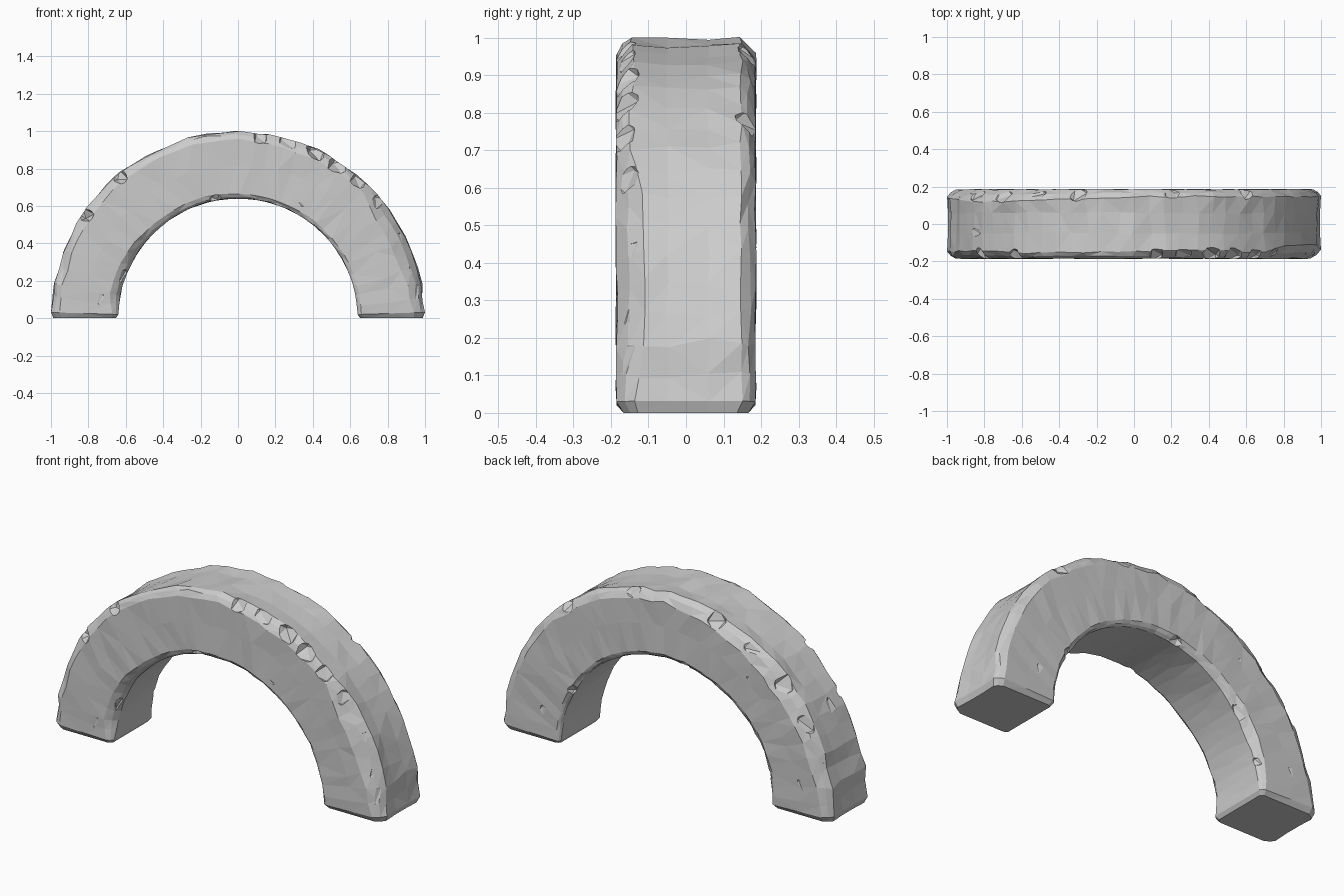
import bpy, bmesh, math, random
from mathutils import Vector, Matrix

if "Cube" in bpy.data.objects:
    bpy.data.objects.remove(bpy.data.objects["Cube"])

random.seed(7)
R_IN, R_OUT, HALF = 0.64, 1.0, 0.185


def lerp_table(table, t):
    for (a, va), (b, vb) in zip(table, table[1:]):
        if a <= t <= b:
            return va + (vb - va) * (t - a) / (b - a)
    return table[-1][1]


# Worn edge widths by angle (0 = right foot, 180 = left foot)
FRONT_OUT = [(0, .05), (8, .08), (20, .085), (36, .085), (43, .05), (56, .04), (64, .06),
             (80, .05), (95, .04), (125, .035), (145, .05), (180, .045)]
FRONT_IN = [(0, .02), (60, .02), (95, .025), (102, .035), (125, .03), (150, .05), (170, .06), (180, .025)]
BACK_OUT = [(0, .04), (40, .045), (90, .045), (110, .06), (135, .08), (160, .07), (180, .045)]
BACK_IN = [(0, .02), (60, .025), (110, .03), (140, .045), (165, .04), (180, .02)]


def section(t):
    """Worn rectangular section as (radius, y) points."""
    fo, fi, bo, bi = (lerp_table(k, t) for k in (FRONT_OUT, FRONT_IN, BACK_OUT, BACK_IN))

    def corner(r, y, c, flip):
        sr, sy = (1 if r > 0.8 else -1), (1 if y > 0 else -1)
        pts = [(r - sr * c, y), (r - sr * c * .38, y - sy * c * .38), (r, y - sy * c * .85)]
        return pts[::-1] if flip else pts

    return (corner(R_IN, -HALF, fi, True) + [(0.82, -HALF)] +
            corner(R_OUT, -HALF, fo, False) + [(0.995, -.05), (0.995, .06)] +
            corner(R_OUT, HALF, bo, True) + [(0.82, HALF)] +
            corner(R_IN, HALF, bi, False) + [(R_IN, 0.0)])


# Half-ring of stone swept round the arc
bm = bmesh.new()
angles = [0, 1.8] + [6 + 168 * i / 34 for i in range(35)] + [178.2, 180]
rings = []
for i, t in enumerate(angles):
    end = t in (0, 180)
    near = t < 3 or t > 177
    ring = []
    wob = 0 if near else random.uniform(-.009, .003)
    for r, y in section(t):
        if end:
            r, y = 0.82 + (r - 0.82) * .93, y * .9
        elif not near:
            if r > .9:
                r += wob + random.uniform(-.006, .004)
            r += random.uniform(-.002, .002)
            y += random.uniform(-.005, .005) * (1 if abs(y) < .17 else .6)
        a = math.radians(t + (0 if near else random.uniform(-.9, .9)))
        ring.append(bm.verts.new((r * math.cos(a), y, r * math.sin(a))))
    rings.append(ring)
n = len(rings[0])
for a, b in zip(rings, rings[1:]):
    for k in range(n):
        bm.faces.new((a[k], a[(k + 1) % n], b[(k + 1) % n], b[k]))
bm.faces.new(rings[0])
bm.faces.new(rings[-1][::-1])
bmesh.ops.triangulate(bm, faces=[f for f in bm.faces if len(f.verts) == 4])
bmesh.ops.recalc_face_normals(bm, faces=bm.faces)
mesh = bpy.data.meshes.new("stone_arch")
bm.to_mesh(mesh)
bm.free()
arch = bpy.data.objects.new("stone_arch", mesh)
bpy.context.collection.objects.link(arch)


def chip(t, r, y, length, size, tilt=45):
    """Knock a rough flake out of the arch at angle t, radius r, depth y."""
    cb = bmesh.new()
    bmesh.ops.create_icosphere(cb, subdivisions=1, radius=1)
    for v in cb.verts:
        v.co *= random.uniform(.8, 1.1)
        v.co = Vector((v.co.x * size, v.co.y * size * .8, v.co.z * length))
    a = math.radians(t)
    rot = (Matrix.Rotation(-a, 4, 'Y') @ Matrix.Rotation(math.radians(tilt), 4, 'Z')
           @ Matrix.Rotation(random.uniform(-.25, .25), 4, 'X'))
    cb.transform(Matrix.Translation((r * math.cos(a), y, r * math.sin(a))) @ rot)
    m = bpy.data.meshes.new("chip_cutter")
    cb.to_mesh(m)
    cb.free()
    cutter = bpy.data.objects.new("chip_cutter", m)
    bpy.context.collection.objects.link(cutter)
    mod = arch.modifiers.new("chip", 'BOOLEAN')
    mod.operation, mod.solver, mod.object = 'DIFFERENCE', 'EXACT', cutter
    bpy.context.view_layer.objects.active = arch
    bpy.ops.object.modifier_apply(modifier=mod.name)
    bpy.data.objects.remove(cutter)


# Chips along the front outer edge, heaviest on the right
for t, length in ((9, .09), (17, .12), (25, .11), (33, .07), (40, .06), (49, .07),
                  (57, .08), (65, .08), (74, .09), (83, .06), (146, .05), (130, .05)):
    chip(t, 1.0, -HALF, length, random.uniform(.07, .085))
# Chips along the back outer edge, heaviest on the left
for t, length in ((52, .06), (78, .07), (108, .08), (122, .09), (136, .08), (149, .1), (161, .05)):
    chip(t, 1.0, HALF, length, random.uniform(.07, .09), -45)
# Notches on the inner edges
for t, y, length in ((165, HALF, .04), (142, HALF, .08), (100, HALF, .05), (30, HALF, .04),
                     (160, -HALF, .07), (101, -HALF, .05)):
    chip(t, R_IN - .005, y, length, .05)
# Shallow flakes on the outer rim and faces
for t, r, y in ((70, 1.025, -.02), (96, 1.03, .03), (35, 1.03, -.08), (148, 1.02, -.04), (158, 1.025, .06)):
    chip(t, r, y, .08, .045, 90)
for t, r, y in ((172, .74, -.205), (168, .84, .205), (12, .76, .205), (128, .85, .21), (62, .7, -.21)):
    chip(t, r, y, .06, .035, 0)

for p in arch.data.polygons:
    p.use_smooth = False
